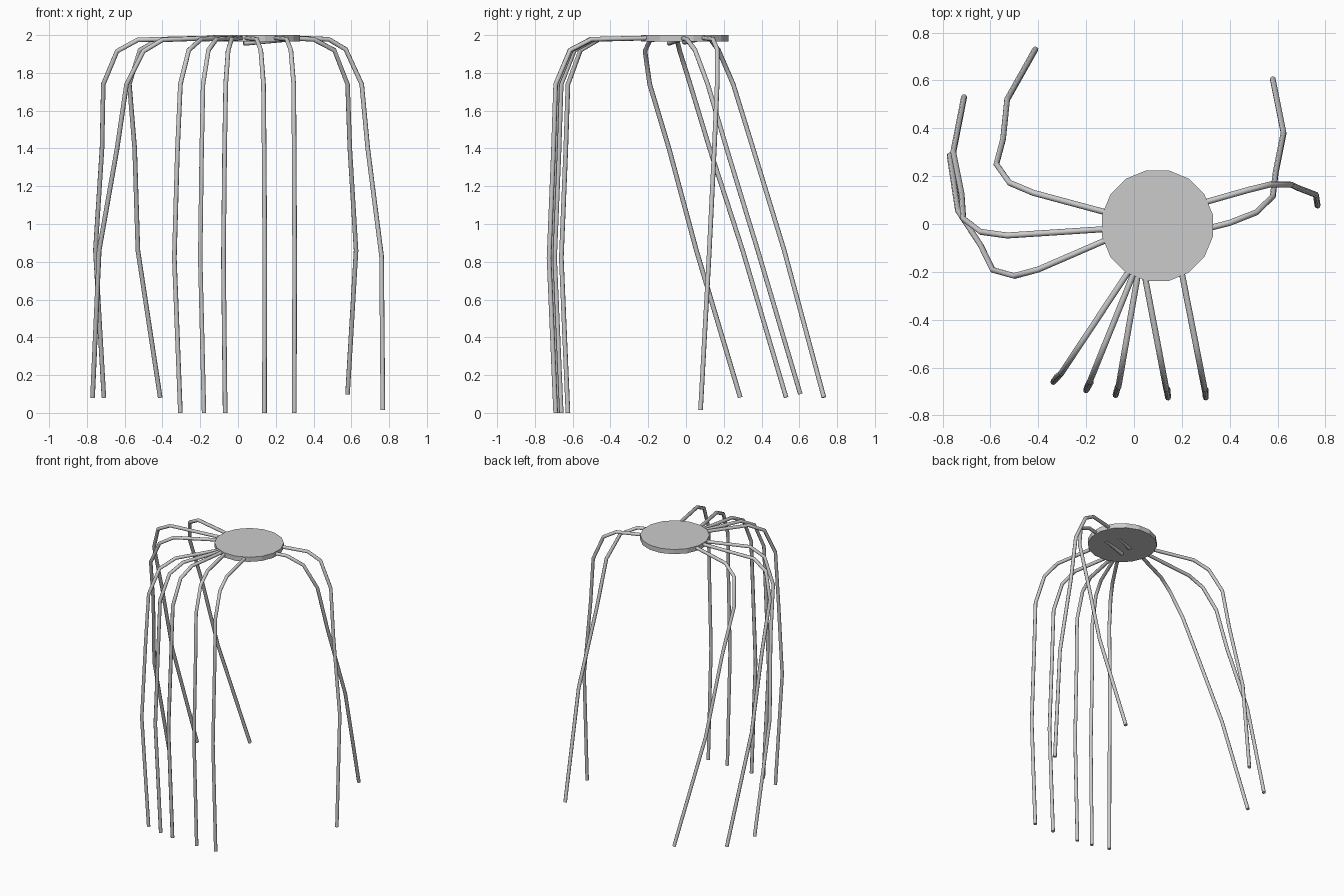
import bpy
import math

LEG_RADIUS = 0.0125


def leg(name, points):
    """Round bent tube with capped ends along a path."""
    curve = bpy.data.curves.new(name, 'CURVE')
    curve.dimensions = '3D'
    curve.bevel_depth = LEG_RADIUS
    curve.bevel_resolution = 2
    curve.use_fill_caps = True
    spline = curve.splines.new('POLY')
    spline.points.add(len(points) - 1)
    for p, co in zip(spline.points, points):
        p.co = (*co, 1)
    obj = bpy.data.objects.new(name, curve)
    bpy.context.collection.objects.link(obj)
    bpy.ops.object.select_all(action='DESELECT')
    obj.select_set(True)
    bpy.context.view_layer.objects.active = obj
    bpy.ops.object.convert(target='MESH')
    bpy.ops.object.shade_smooth_by_angle(angle=math.radians(60))


# Flat round body
bpy.ops.mesh.primitive_cylinder_add(vertices=16, radius=0.236, depth=0.035,
                                    location=(0.098, -0.007, 1.9825),
                                    rotation=(0, 0, math.pi / 16))
bpy.context.object.name = "body_disc"

# Front legs: (root x, root y, knee x, knee y, middle x, foot x)
front = [(-0.01, -0.18, -0.305, -0.625, -0.337, -0.305),
         (0.005, -0.19, -0.185, -0.66, -0.2, -0.18),
         (0.02, -0.19, -0.065, -0.68, -0.077, -0.068),
         (0.04, -0.19, 0.135, -0.69, 0.142, 0.14),
         (0.195, -0.18, 0.295, -0.69, 0.3, 0.298)]
for i, (rx, ry, kx, ky, mx, fx) in enumerate(front):
    def along(t):
        return rx + (kx - rx) * t, ry + (ky - ry) * t
    leg(f"front_leg_{i + 1}", [
        (rx, ry, 1.985), (*along(0.63), 1.978), (*along(0.85), 1.92),
        (kx, ky, 1.74), ((kx + mx) / 2, ky - 0.012, 1.38),
        (mx, ky - 0.035, 0.82), (fx, ky, 0.0)])

# Left legs
leg("left_leg_back", [
    (-0.08, 0.04, 1.985), (-0.13, 0.052, 1.985), (-0.42, 0.13, 1.978),
    (-0.52, 0.172, 1.92), (-0.575, 0.25, 1.74), (-0.547, 0.355, 1.4),
    (-0.53, 0.52, 0.86), (-0.412, 0.73, 0.082)])
leg("left_leg_middle", [
    (-0.08, -0.018, 1.985), (-0.13, -0.022, 1.985), (-0.53, -0.048, 1.975),
    (-0.64, -0.033, 1.915), (-0.713, 0.022, 1.74), (-0.72, 0.125, 1.4),
    (-0.755, 0.3, 0.86), (-0.71, 0.53, 0.082)])
leg("left_leg_front", [
    (-0.08, -0.05, 1.985), (-0.13, -0.073, 1.985), (-0.4, -0.19, 1.975),
    (-0.5, -0.217, 1.915), (-0.59, -0.192, 1.74), (-0.64, -0.09, 1.4),
    (-0.735, 0.055, 0.86), (-0.77, 0.287, 0.082)])

# Right legs, with inner ends showing just below the body
leg("right_leg_front", [
    (0.03, -0.09, 1.956), (0.31, -0.018, 1.982), (0.4, 0.005, 1.978),
    (0.51, 0.048, 1.92), (0.58, 0.115, 1.74), (0.592, 0.215, 1.4),
    (0.625, 0.38, 0.86), (0.58, 0.605, 0.1)])
leg("right_leg_back", [
    (0.03, -0.01, 1.962), (0.3, 0.092, 1.985), (0.48, 0.143, 1.978),
    (0.57, 0.165, 1.925), (0.655, 0.165, 1.74), (0.687, 0.15, 1.4),
    (0.76, 0.122, 0.83), (0.767, 0.077, 0.015)])
